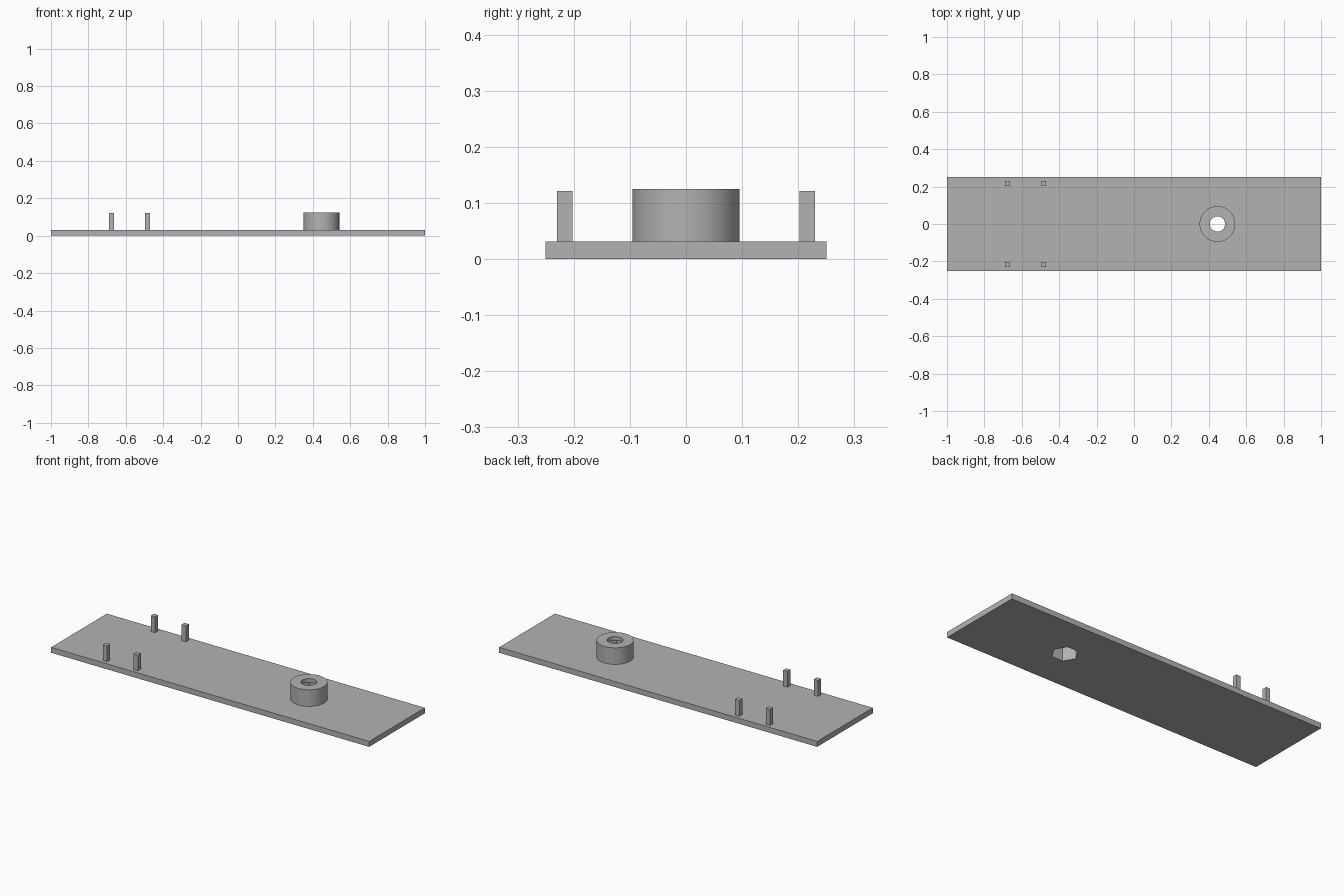
import bpy
import math

cube = bpy.data.objects.get("Cube")
if cube:
    bpy.data.objects.remove(cube, do_unlink=True)

PLATE_TOP = 0.031
BOSS_TOP = 0.125
PIN_TOP = 0.121
BOSS_X = 0.446

grey = bpy.data.materials.new("plain_grey")
grey.use_nodes = True
colour = (0.45, 0.45, 0.45, 1)
grey.diffuse_color = colour
grey.node_tree.nodes["Principled BSDF"].inputs["Base Color"].default_value = colour


def box(name, x, y, z0, z1, sx, sy):
    bpy.ops.mesh.primitive_cube_add(size=1, location=(x, y, (z0 + z1) / 2))
    obj = bpy.context.object
    obj.name = name
    obj.scale = (sx, sy, z1 - z0)
    bpy.ops.object.transform_apply(location=False, rotation=False, scale=True)
    obj.data.materials.append(grey)
    return obj


def prism(name, radius, z0, z1, sides, turn=0):
    bpy.ops.mesh.primitive_cylinder_add(
        vertices=sides, radius=radius, depth=z1 - z0,
        location=(BOSS_X, 0, (z0 + z1) / 2), rotation=(0, 0, turn))
    obj = bpy.context.object
    obj.name = name
    obj.data.materials.append(grey)
    return obj


def cut(target, cutter):
    mod = target.modifiers.new("cut", "BOOLEAN")
    mod.operation = "DIFFERENCE"
    mod.solver = "EXACT"
    mod.object = cutter
    bpy.context.view_layer.objects.active = target
    bpy.ops.object.modifier_apply(modifier=mod.name)


# Base plate and round boss
plate = box("base_plate", 0, 0, 0, PLATE_TOP, 2, 0.5)
boss = prism("screw_boss", 0.0955, PLATE_TOP, BOSS_TOP, 64)

# Hexagonal nut pocket from below, round screw hole through the top
pocket = prism("nut_pocket_cutter", 0.07, -0.05, 0.104, 6, math.radians(30))
hole = prism("screw_hole_cutter", 0.041, 0.06, 0.2, 48)
cut(plate, pocket)
cut(boss, pocket)
cut(boss, hole)
for cutter in (pocket, hole):
    bpy.data.objects.remove(cutter, do_unlink=True)

# Smooth round walls with sharp rims
bpy.ops.object.select_all(action="DESELECT")
boss.select_set(True)
bpy.context.view_layer.objects.active = boss
bpy.ops.object.shade_smooth_by_angle(angle=math.radians(30))

# Four square locating pins
for x, end in ((-0.676, "outer"), (-0.483, "inner")):
    for y, side in ((-0.216, "front"), (0.216, "back")):
        box(f"{side}_{end}_pin", x, y, PLATE_TOP, PIN_TOP, 0.027, 0.027)
